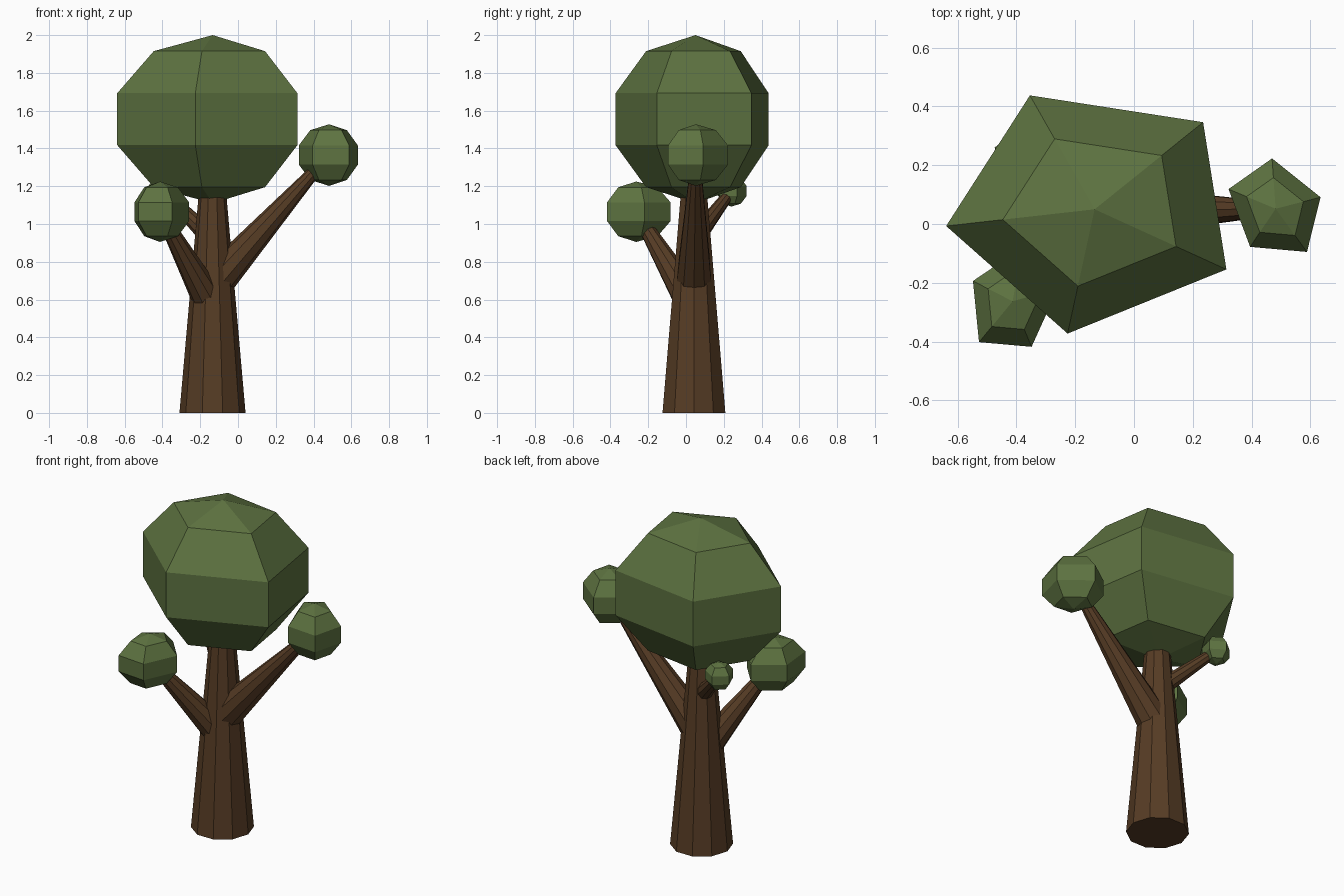
import bpy, bmesh, math
from mathutils import Vector, Matrix

if "Cube" in bpy.data.objects:
    bpy.data.objects.remove(bpy.data.objects["Cube"])


def material(name, color):
    m = bpy.data.materials.new(name)
    m.diffuse_color = (*color, 1)
    m.use_nodes = True
    m.node_tree.nodes["Principled BSDF"].inputs["Base Color"].default_value = m.diffuse_color
    return m


BARK = material("bark brown", (0.093, 0.045, 0.018))
LEAF = material("leaf green", (0.110, 0.170, 0.052))


def lathe(name, profile, sides, phase, matrix, mat):
    """Flat-shaded turned shape from (radius, height) pairs; radius 0 is a pole."""
    bm = bmesh.new()
    rings = []
    for r, z in profile:
        if r == 0:
            rings.append([bm.verts.new((0, 0, z))] * sides)
        else:
            rings.append([bm.verts.new((r * math.cos(phase + math.tau * k / sides),
                                        r * math.sin(phase + math.tau * k / sides), z))
                          for k in range(sides)])
    for a, b in zip(rings, rings[1:]):
        for k in range(sides):
            j = (k + 1) % sides
            bm.faces.new(list(dict.fromkeys((a[k], a[j], b[j], b[k]))))
    for ring in (rings[0], rings[-1]):
        if ring[0] is not ring[1]:
            bm.faces.new(ring)
    bm.transform(matrix)
    bmesh.ops.recalc_face_normals(bm, faces=bm.faces)
    me = bpy.data.meshes.new(name)
    bm.to_mesh(me)
    bm.free()
    me.materials.append(mat)
    ob = bpy.data.objects.new(name, me)
    bpy.context.collection.objects.link(ob)
    return ob


def foliage(name, center, radii, turn, phase):
    """Five-sided, five-ring ball stretched into an ellipsoid."""
    profile = [(0 if i in (0, 5) else math.sin(math.pi * i / 5), -math.cos(math.pi * i / 5))
               for i in range(6)]
    m = (Matrix.Translation(center) @ Matrix.Rotation(math.radians(turn), 4, 'Z')
         @ Matrix.Diagonal((*radii, 1)))
    lathe(name, profile, 5, math.radians(phase), m, LEAF)


def limb(name, start, end, r1, r2):
    """Tapered ten-sided limb between two points."""
    start, end = Vector(start), Vector(end)
    d = end - start
    rot = Vector((0, 0, 1)).rotation_difference(d).to_matrix().to_4x4()
    lathe(name, [(r1, 0), (r2, d.length)], 10, 0, Matrix.Translation(start) @ rot, BARK)


# trunk
limb("trunk", (-0.135, 0.042, 0), (-0.135, 0.042, 1.25), 0.175, 0.065)

# branches, each ending inside its leaf ball
right, left, back = (0.482, 0.052, 1.365), (-0.413, -0.263, 1.065), (-0.395, 0.24, 1.175)
limb("right_branch", (-0.135, 0.042, 0.675), right, 0.10, 0.023)
limb("left_branch", (-0.135, 0.042, 0.56), left, 0.09, 0.03)
limb("back_branch", (-0.135, 0.042, 0.915), back, 0.052, 0.028)

# leaf balls
foliage("crown", (-0.134, 0.05, 1.555), (0.536, 0.452, 0.445), 0, 43.6)
foliage("right_leaves", right, (0.191, 0.162, 0.163), 128, -110.4)
foliage("left_leaves", left, (0.195, 0.159, 0.16), 71, -60.6)
foliage("back_leaves", back, (0.086, 0.086, 0.083), 0, 166)
